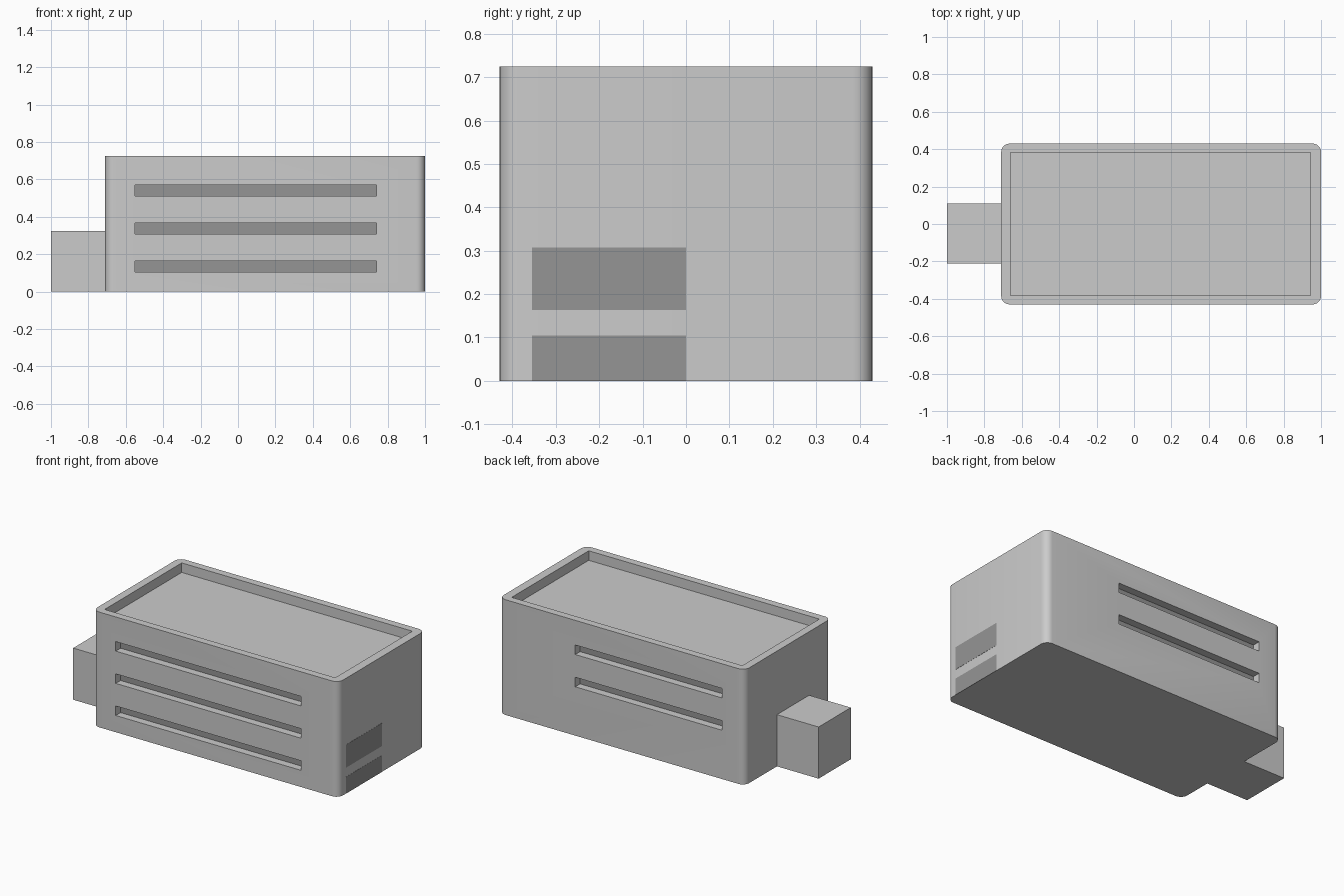
import bpy, bmesh, math

if "Cube" in bpy.data.objects:
    bpy.data.objects.remove(bpy.data.objects["Cube"])

X0, X1, YH, H = -0.71, 1.0, 0.43, 0.725
DEPTH = 0.05                      # slot depth

dark = bpy.data.materials.new("dark_grey")
dark.diffuse_color = (0.3, 0.3, 0.3, 1)
dark.use_nodes = True
dark.node_tree.nodes["Principled BSDF"].inputs["Base Color"].default_value = dark.diffuse_color


def add_object(name, bm, mat=None):
    bmesh.ops.recalc_face_normals(bm, faces=bm.faces)
    mesh = bpy.data.meshes.new(name)
    bm.to_mesh(mesh)
    bm.free()
    ob = bpy.data.objects.new(name, mesh)
    bpy.context.collection.objects.link(ob)
    if mat:
        mesh.materials.append(mat)
    return ob


def box(name, x, y, z, mat=None):
    bm = bmesh.new()
    bmesh.ops.create_cube(bm, size=1)
    for v in bm.verts:
        v.co = [lo + (c + 0.5) * (hi - lo) for c, (lo, hi) in zip(v.co, (x, y, z))]
    return add_object(name, bm, mat)


def rounded_block(name, r=0.045, steps=6):
    bm = bmesh.new()
    corners = [(X1 - r, YH - r), (X0 + r, YH - r), (X0 + r, r - YH), (X1 - r, r - YH)]
    verts = []
    for i, (cx, cy) in enumerate(corners):
        for k in range(steps + 1):
            a = math.pi / 2 * (i + k / steps)
            verts.append(bm.verts.new((cx + r * math.cos(a), cy + r * math.sin(a), 0)))
    face = bm.faces.new(verts)
    ext = bmesh.ops.extrude_face_region(bm, geom=[face])
    bmesh.ops.translate(bm, vec=(0, 0, H),
                        verts=[g for g in ext["geom"] if isinstance(g, bmesh.types.BMVert)])
    return add_object(name, bm)


def cut(target, cutter):
    cutter.hide_render = True
    mod = target.modifiers.new("cut", 'BOOLEAN')
    mod.operation = 'DIFFERENCE'
    mod.solver = 'EXACT'
    mod.object = cutter
    bpy.ops.object.select_all(action='DESELECT')
    bpy.context.view_layer.objects.active = target
    target.select_set(True)
    bpy.ops.object.modifier_apply(modifier=mod.name)
    bpy.data.objects.remove(cutter)


# main housing with tray-like recess in the top
body = rounded_block("housing")
cut(body, box("recess_cutter", (-0.66, 0.945), (-0.383, 0.383), (H - 0.06, H + 0.1)))

# long slots with dark backs: three in front, two behind
slots = [(-1, 0.74, z) for z in (0.105, 0.307, 0.51)]
slots += [(1, 0.47, z) for z in (0.307, 0.51)]
for side, right, z in slots:
    inner = side * (YH - DEPTH)
    xs, zs = (-0.55, right), (z, z + 0.06)
    cut(body, box("slot_cutter", xs, sorted((inner, side * (YH + 0.1))), zs))
    box("slot_back", xs, sorted((inner - side * 0.002, inner + side * 0.002)), zs, dark)

body.select_set(True)
bpy.context.view_layer.objects.active = body
bpy.ops.object.shade_smooth_by_angle(angle=math.radians(30))

# block on the left end
box("end_block", (-1.0, X0 + 0.002), (-0.21, 0.11), (0, 0.325))

# flush dark panels on the right end
for z0, z1 in ((0.0, 0.105), (0.163, 0.307)):
    box("side_panel", (X1 - 0.003, X1 + 0.001), (-0.355, 0.0), (z0, z1), dark)
